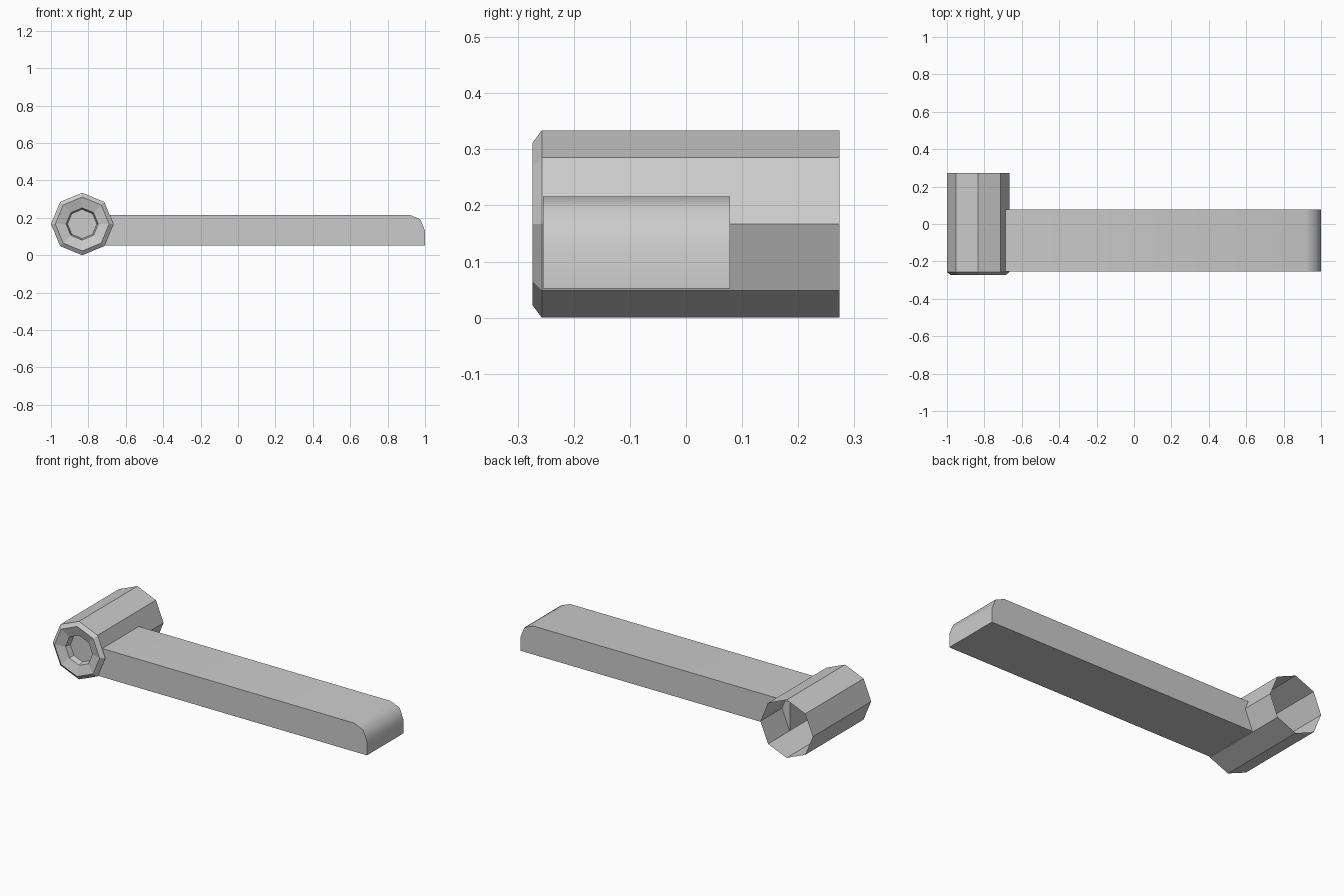
import bpy, bmesh, math

if "Cube" in bpy.data.objects:
    bpy.data.objects.remove(bpy.data.objects["Cube"])

CX, CZ = -0.833, 0.167


def make_object(name, bm):
    mesh = bpy.data.meshes.new(name)
    bm.to_mesh(mesh)
    bm.free()
    obj = bpy.data.objects.new(name, mesh)
    bpy.context.collection.objects.link(obj)
    return obj


# Octagonal socket: thin shell, open at the back, dished face with a recess in front
def socket():
    profile = [(0.167, 0.274), (0.167, -0.257), (0.144, -0.274),
               (0.086, -0.257), (0.078, -0.225)]
    bm = bmesh.new()
    rings = []
    for r, y in profile:
        rings.append([bm.verts.new((CX + r * math.cos(i * math.pi / 4), y,
                                    CZ + r * math.sin(i * math.pi / 4)))
                      for i in range(8)])
    for a, b in zip(rings, rings[1:]):
        for i in range(8):
            j = (i + 1) % 8
            bm.faces.new((a[i], a[j], b[j], b[i]))
    bm.faces.new(rings[-1])
    bmesh.ops.recalc_face_normals(bm, faces=bm.faces)
    # outer wall must face away from the axis
    wall = next(f for f in bm.faces if f.calc_center_median().z > 0.3
                and abs(f.normal.y) < 0.01)
    if wall.normal.z < 0:
        bmesh.ops.reverse_faces(bm, faces=bm.faces)
    return make_object("socket", bm)


# Handle: side profile with a rounded upper tip, extruded across y
def handle():
    profile = [(-0.716, 0.052), (1.0, 0.052), (1.0, 0.13),
               (0.975, 0.192), (0.918, 0.216), (-0.716, 0.216)]
    bm = bmesh.new()
    face = bm.faces.new([bm.verts.new((x, -0.255, z)) for x, z in profile])
    ext = bmesh.ops.extrude_face_region(bm, geom=[face])
    verts = [v for v in ext["geom"] if isinstance(v, bmesh.types.BMVert)]
    bmesh.ops.translate(bm, vec=(0, 0.333, 0), verts=verts)
    bmesh.ops.recalc_face_normals(bm, faces=bm.faces)
    return make_object("handle", bm)


socket()
grip = handle()
bpy.context.view_layer.objects.active = grip
grip.select_set(True)
bpy.ops.object.shade_smooth_by_angle(angle=math.radians(50))
